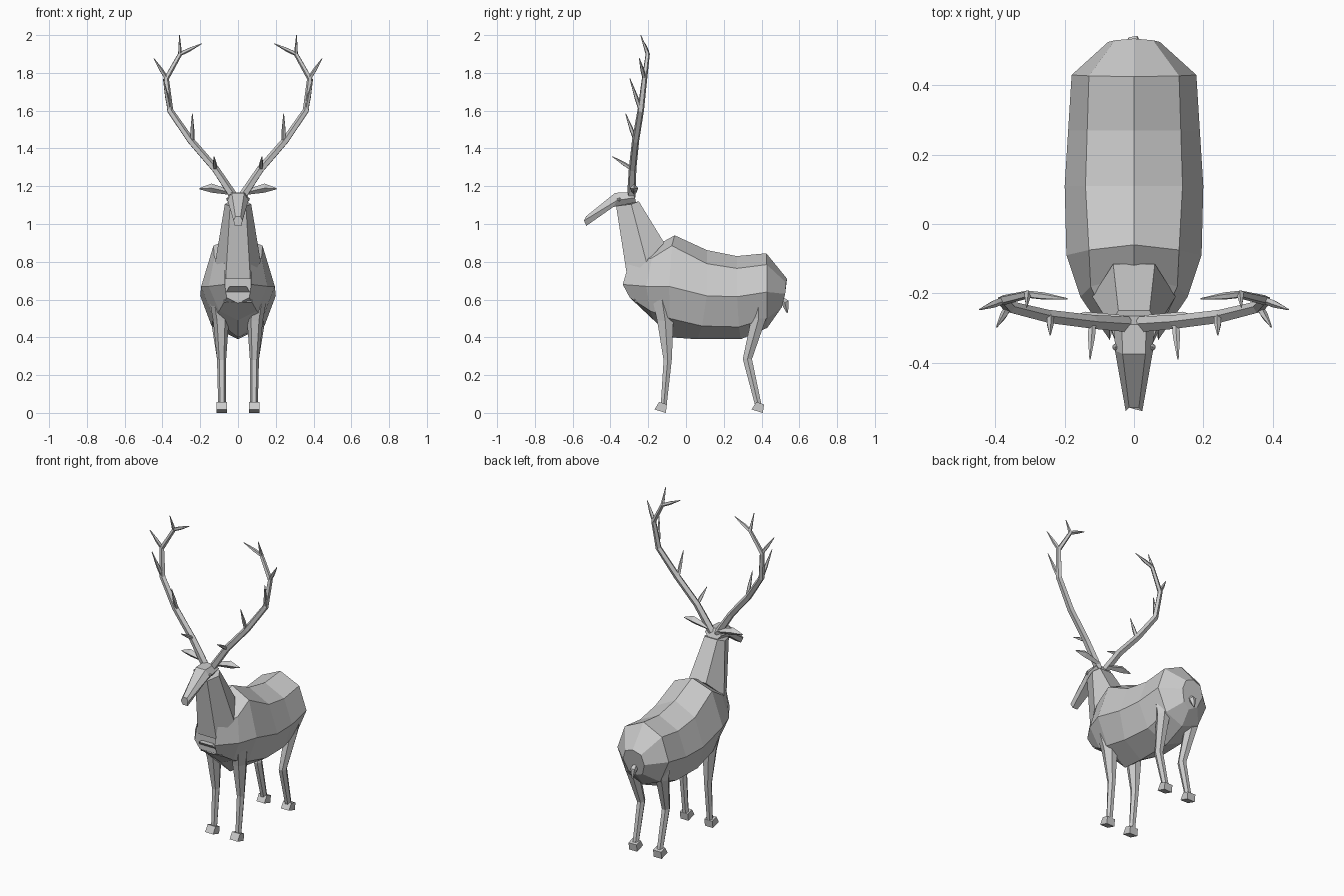
import bpy, bmesh, math
from mathutils import Vector

if "Cube" in bpy.data.objects:
    bpy.data.objects.remove(bpy.data.objects["Cube"])


def loft(name, rings, mirror=False):
    """Skin a list of equal-length point rings, cap the ends, flat shaded."""
    bm = bmesh.new()
    rows = [[bm.verts.new(p) for p in r] for r in rings]
    n = len(rows[0])
    for a, b in zip(rows, rows[1:]):
        for i in range(n):
            j = (i + 1) % n
            bm.faces.new((a[i], a[j], b[j], b[i]))
    bm.faces.new(rows[0][::-1])
    bm.faces.new(rows[-1])
    bmesh.ops.recalc_face_normals(bm, faces=bm.faces)
    me = bpy.data.meshes.new(name)
    bm.to_mesh(me)
    bm.free()
    ob = bpy.data.objects.new(name, me)
    bpy.context.collection.objects.link(ob)
    if mirror:
        ob.modifiers.new("Mirror", 'MIRROR').use_mirror_merge = False
    return ob


def full(half):
    """Close a half ring across x = 0."""
    return half + [(-x, y, z) for x, y, z in reversed(half) if x > 0]


def tube(name, path, radii, sides=5, mirror=True):
    """Tapered tube along a path of points."""
    pts = [Vector(p) for p in path]
    rings = []
    for i, (p, r) in enumerate(zip(pts, radii)):
        t = (pts[min(i + 1, len(pts) - 1)] - pts[max(i - 1, 0)]).normalized()
        u = t.cross(Vector((0.1, 1, 0.05))).normalized()
        v = t.cross(u)
        rings.append([p + r * (math.cos(a) * u + math.sin(a) * v)
                      for a in (math.tau * k / sides for k in range(sides))])
    return loft(name, rings, mirror)


def leg_ring(x, y, z, rx, ry, sides=6):
    return [(x + rx * math.cos(math.tau * k / sides),
             y + ry * math.sin(math.tau * k / sides), z) for k in range(sides)]


# Body: y at top, middle, bottom; top z; upper, middle, lower (x, z); bottom z
body = [
    (.535, .525, .49, .71, (.055, .69), (.075, .63), (.05, .56), .535),
    (.425, .43, .43, .845, (.13, .785), (.18, .64), (.12, .50), .45),
    (.27, .27, .29, .83, (.135, .765), (.19, .615), (.13, .455), .39),
    (.11, .11, .06, .862, (.14, .79), (.20, .62), (.14, .46), .39),
    (-.06, -.09, -.08, .94, (.13, .885), (.195, .67), (.13, .50), .40),
    (-.15, -.21, -.17, .89, (.125, .82), (.155, .67), (.10, .54), .49),
    (-.27, -.335, -.26, .84, (.07, .79), (.07, .68), (.06, .61), .58),
]
loft("body", [full([(0, yt, zt), (u[0], (yt + ym) / 2, u[1]), (m[0], ym, m[1]),
                    (l[0], (ym + yb) / 2, l[1]), (0, yb, zb)])
              for yt, ym, yb, zt, u, m, l, zb in body])

# Brisket under the chest
loft("brisket", [full([(.045, -.33, .67), (.04, -.2, .67)]),
                 full([(.075, -.275, .62), (.075, -.18, .62)]),
                 full([(.075, -.27, .585), (.075, -.18, .585)])])

# Neck
loft("neck", [
    full([(.06, -.115, .90), (.12, -.21, .80), (.065, -.31, .71)]),
    full([(.045, -.25, 1.12), (.07, -.29, 1.105), (.042, -.37, 1.095)])])

# Head
loft("head", [
    full([(.035, -.29, 1.168), (.057, -.27, 1.14), (.035, -.265, 1.115)]),
    full([(.033, -.375, 1.165), (.055, -.365, 1.125), (.035, -.385, 1.09)]),
    full([(.014, -.53, 1.04), (.024, -.54, 1.018), (.017, -.528, .99)])])

# Eyes
bpy.ops.mesh.primitive_ico_sphere_add(subdivisions=1, radius=.011)
eye = bpy.context.object
eye.name = "eyes"
for v in eye.data.vertices:
    v.co += Vector((.053, -.355, 1.13))
eye.modifiers.new("Mirror", 'MIRROR')


# Ears
def ear_ring(x, z, dy, dz, y=-.275):
    return [(x, y - dy, z), (x, y, z + dz), (x, y + dy, z), (x, y, z - dz)]


loft("ears", [ear_ring(.03, 1.165, .012, .012), ear_ring(.14, 1.19, .022, .024),
              ear_ring(.205, 1.187, .002, .003)], True)

# Tail
tube("tail", [(0, .50, .61), (0, .525, .585), (0, .537, .53)],
     [.012, .022, .004], 5, False)

# Antler beams and tines
tube("antler_beam", [(.02, -.29, 1.14), (.12, -.283, 1.29), (.25, -.267, 1.44),
                     (.36, -.24, 1.60), (.38, -.22, 1.77), (.307, -.203, 1.90),
                     (.31, -.24, 2.0)],
     [.024, .021, .02, .018, .015, .012, .002])
tines = [((.12, -.283, 1.29), (.127, -.39, 1.357)),
         ((.242, -.267, 1.44), (.242, -.32, 1.585)),
         ((.362, -.24, 1.60), (.396, -.297, 1.77)),
         ((.378, -.22, 1.77), (.446, -.247, 1.877)),
         ((.307, -.203, 1.90), (.192, -.216, 1.955))]
for i, (a, b) in enumerate(tines):
    a, b = Vector(a), Vector(b)
    tube(f"antler_tine_{i + 1}", [a, a.lerp(b, .4), b], [.011, .011, .002])

# Legs
loft("front_legs", [leg_ring(.105, -.13, .62, .05, .06), leg_ring(.09, -.11, .49, .042, .05),
                    leg_ring(.087, -.097, .28, .024, .025),
                    leg_ring(.085, -.118, .04, .02, .018)], True)
loft("hind_legs", [leg_ring(.12, .385, .58, .04, .035), leg_ring(.105, .385, .50, .04, .045),
                   leg_ring(.087, .325, .285, .024, .028),
                   leg_ring(.085, .383, .04, .02, .02)], True)

# Hooves: side profile extruded across the foot
profile = [(-.06, .018), (0, 0), (.006, .045), (-.035, .058)]
for name, y0 in (("front_hooves", -.107), ("hind_hooves", .407)):
    loft(name, [[(x, y0 + y, z) for y, z in profile] for x in (.058, .114)], True)
